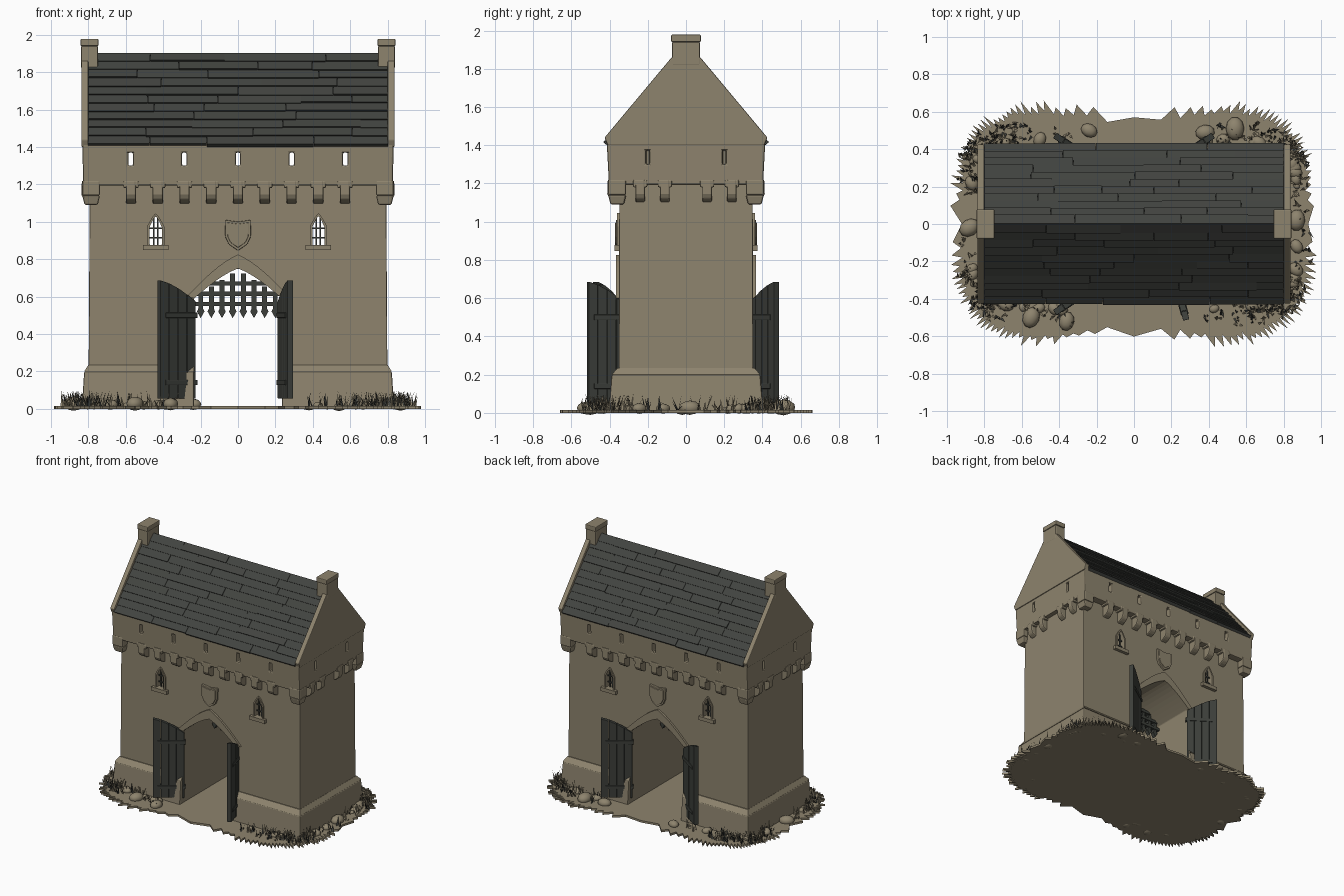
import bpy, bmesh, math, random
from mathutils import Matrix, Vector

random.seed(4)
if "Cube" in bpy.data.objects:
    bpy.data.objects.remove(bpy.data.objects["Cube"])


def material(name, rgb):
    m = bpy.data.materials.new(name)
    m.use_nodes = True
    m.diffuse_color = (*rgb, 1)
    m.node_tree.nodes["Principled BSDF"].inputs["Base Color"].default_value = (*rgb, 1)
    return m


STONE = material("warm stone", (0.27, 0.23, 0.155))
SLATE = material("dark slate", (0.054, 0.057, 0.051))
WOOD = material("dark timber", (0.045, 0.049, 0.042))

AXES = {"x": lambda u, v, w: (w, u, v),
        "y": lambda u, v, w: (u, w, v),
        "z": lambda u, v, w: (u, v, w)}


def prism(bm, pts, axis, a, b, taper=(1, 1), matrix=None):
    """Extrude a 2D outline along an axis from a to b, scaling the far end."""
    f = AXES[axis]
    lo = [bm.verts.new(f(u, v, a)) for u, v in pts]
    hi = [bm.verts.new(f(u * taper[0], v * taper[1], b)) for u, v in pts]
    bm.faces.new(lo)
    bm.faces.new(hi[::-1])
    n = len(pts)
    for i in range(n):
        bm.faces.new((lo[i], hi[i], hi[(i + 1) % n], lo[(i + 1) % n]))
    if matrix:
        bmesh.ops.transform(bm, matrix=matrix, verts=lo + hi)


def rect(u0, u1, v0, v1):
    return [(u0, v0), (u1, v0), (u1, v1), (u0, v1)]


def box(bm, x0, x1, y0, y1, z0, z1, taper=(1, 1), matrix=None):
    prism(bm, rect(x0, x1, y0, y1), "z", z0, z1, taper, matrix)


def finish(name, bm, mat, bevel=0, cutter=None, smooth=False):
    bmesh.ops.recalc_face_normals(bm, faces=bm.faces)
    me = bpy.data.meshes.new(name)
    bm.to_mesh(me)
    bm.free()
    ob = bpy.data.objects.new(name, me)
    bpy.context.collection.objects.link(ob)
    if mat:
        me.materials.append(mat)
    bpy.ops.object.select_all(action="DESELECT")
    bpy.context.view_layer.objects.active = ob
    ob.select_set(True)
    if cutter:
        mod = ob.modifiers.new("cut", "BOOLEAN")
        mod.object, mod.solver = cutter, "EXACT"
        bpy.ops.object.modifier_apply(modifier="cut")
    if bevel:
        mod = ob.modifiers.new("worn edges", "BEVEL")
        mod.width, mod.segments, mod.limit_method = bevel, 2, "ANGLE"
    if smooth:
        bpy.ops.object.shade_smooth_by_angle(angle=math.radians(40))
    return ob


def arch(w, spring, rise, n=8, cx=0):
    """Pointed arch curve from right springing to left springing."""
    k = math.pi * 0.36
    half = [(w * (1 - i / n), spring + rise * math.sin(k * i / n) / math.sin(k)) for i in range(n + 1)]
    return [(cx + x, z) for x, z in half] + [(cx - x, z) for x, z in half[-2::-1]]


def opening(w, base, spring, rise, cx=0):
    return [(cx - w, base), (cx + w, base)] + arch(w, spring, rise, cx=cx)


WINDOWS = (-0.44, 0.43)
SLITS = [i * 0.287 for i in range(-2, 3)]

# Cutters: gate passage, windows and arrow slits
bm = bmesh.new()
prism(bm, opening(0.235, -0.1, 0.59, 0.16), "y", -0.7, 0.7)
for x in WINDOWS:
    prism(bm, opening(0.033, 0.875, 0.97, 0.06, x), "y", -0.7, 0.7)
for x in SLITS:
    box(bm, x - 0.012, x + 0.012, -0.7, 0.7, 1.3, 1.37)
for s in (-1, 1):
    for y in (-0.2, 0.2):
        box(bm, s * 0.84 - 0.06, s * 0.84 + 0.06, y - 0.01, y + 0.01, 1.3, 1.375)
cutter = finish("opening_cutter", bm, None)
cutter.hide_render = True

# Main walls, battered plinth and overhanging upper storey
for name, dims, taper in (("gatehouse_walls", (0.8, 0.352, 0, 1.25), (0.99, 0.99)),
                          ("plinth", (0.835, 0.405, 0, 0.2), (0.985, 0.96)),
                          ("plinth_slope", (0.822, 0.389, 0.2, 0.235), (0.973, 0.92)),
                          ("upper_storey", (0.828, 0.403, 1.195, 1.425), (1.005, 1.03))):
    bm = bmesh.new()
    x, y, z0, z1 = dims
    box(bm, -x, x, -y, y, z0, z1, taper)
    finish(name, bm, STONE, 0 if "slope" in name else 0.008, cutter)
bpy.data.objects.remove(cutter)

# Corbels below the upper storey
bm = bmesh.new()
BRACKET = [(0.33, 1.22), (0.41, 1.22), (0.412, 1.145), (0.4, 1.12), (0.375, 1.105), (0.33, 1.09)]


def corbel(pos, width, turn, push=0):
    m = Matrix.Rotation(turn, 4, "Z") @ Matrix.Translation((pos, push, 0))
    prism(bm, BRACKET, "x", -width / 2, width / 2, matrix=m)
    prism(bm, [(0.33, 1.22), (0.408, 1.22), (0.408, 1.18), (0.33, 1.18)], "x",
          -width * 0.75, width * 0.75, matrix=m)


for turn in (0, math.pi):
    for i in range(-4, 5):
        corbel(i * 0.143, 0.055, turn)
    for i in (-0.24, -0.11, 0.11, 0.24):
        corbel(i, 0.05, turn + math.pi / 2, 0.425)
for sx in (-1, 1):
    for sy in (-1, 1):
        m = Matrix.Translation((sx * 0.785, sy * 0.36, 0))
        box(bm, -0.035, 0.035, -0.035, 0.035, 1.09, 1.14, (1.35, 1.35), m)
        box(bm, -0.047, 0.047, -0.047, 0.047, 1.14, 1.22, matrix=m)
finish("corbels", bm, STONE, 0.008)

# Gable walls with chimney blocks
bm = bmesh.new()
GABLE = [(-0.41, 1.4), (0.41, 1.4), (0.426, 1.44), (0.075, 1.86), (-0.075, 1.86), (-0.426, 1.44)]
for s in (-1, 1):
    prism(bm, GABLE, "x", s * 0.8, s * 0.838)
    m = Matrix.Translation((s * 0.794, 0, 0))
    box(bm, -0.045, 0.045, -0.073, 0.073, 1.82, 1.94, matrix=m)
    box(bm, -0.048, 0.048, -0.078, 0.078, 1.94, 1.978, matrix=m)
finish("gables_and_chimneys", bm, STONE, 0.006)

# Roof core and overlapping slate courses broken at random lengths
bm = bmesh.new()
prism(bm, [(-0.41, 1.41), (0.41, 1.41), (0, 1.89)], "x", -0.805, 0.805)
finish("roof_core", bm, SLATE)
bm = bmesh.new()
ROWS = 11
eave, ridge = Vector((0.418, 1.412)), Vector((0, 1.9))
normal = Vector((0.488, 0.418)).normalized()
for side in (-1, 1):
    for r in range(ROWS):
        low, top = eave.lerp(ridge, r / ROWS), eave.lerp(ridge, min(1, (r + 1.1) / ROWS))
        x = -0.803
        while x < 0.803:
            end = x + random.uniform(0.25, 0.6)
            end = 0.803 if end > 0.7 else end
            drop = (eave - ridge).normalized() * random.uniform(0, 0.008)
            t = random.uniform(0.01, 0.016)
            course = [low + drop - normal * 0.01, low + drop + normal * t, top + normal * 0.003, top - normal * 0.01]
            prism(bm, [(side * p.x, p.y) for p in course], "x", x, end - 0.002)
            x = end
finish("roof_slates", bm, SLATE)

# Gate arch moulding, window frames, sills and shields on both faces
trim, shields, bars = bmesh.new(), bmesh.new(), bmesh.new()
SHIELD = [(-0.07, 1.01), (0, 1.0), (0.07, 1.01), (0.068, 0.92), (0.05, 0.88), (0, 0.845),
          (-0.05, 0.88), (-0.068, 0.92)]
for s in (-1, 1):
    ring = arch(0.235, 0.59, 0.16) + arch(0.275, 0.6, 0.225)[::-1]
    prism(trim, ring, "y", s * 0.33, s * 0.366)
    for x in WINDOWS:
        frame = ([(x + 0.033, 0.87)] + arch(0.033, 0.97, 0.06, cx=x) + [(x - 0.033, 0.87), (x - 0.046, 0.87)]
                 + arch(0.046, 0.975, 0.07, cx=x)[::-1] + [(x + 0.046, 0.87)])
        prism(trim, frame, "y", s * 0.33, s * 0.36)
        prism(trim, rect(x - 0.068, x + 0.068, 0.848, 0.877), "y", s * 0.33, s * 0.375)
        for dx in (-0.011, 0.011):
            prism(bars, rect(x + dx - 0.004, x + dx + 0.004, 0.87, 1.02), "y", s * 0.325, s * 0.333)
        for z in (0.915, 0.965):
            prism(bars, rect(x - 0.034, x + 0.034, z - 0.004, z + 0.004), "y", s * 0.325, s * 0.333)
    prism(shields, SHIELD, "y", s * 0.34, s * 0.366)
    prism(shields, [(x * 0.82, 0.935 + (z - 0.935) * 0.82) for x, z in SHIELD], "y", s * 0.34, s * 0.371)
finish("arch_and_window_trim", trim, STONE)
finish("shields", shields, STONE, 0.004)
finish("window_bars", bars, WOOD)

# Portcullis with pointed uprights
bm = bmesh.new()
for i in range(8):
    x = (i - 3.5) * 0.057
    top = 0.74 - abs(x) * 0.6
    prism(bm, [(x - 0.013, top), (x - 0.013, 0.535), (x - 0.02, 0.52), (x, 0.485),
               (x + 0.02, 0.52), (x + 0.013, 0.535), (x + 0.013, top)], "y", -0.015, 0.015)
for z, w in ((0.56, 0.235), (0.615, 0.22), (0.67, 0.15)):
    box(bm, -w, w, -0.02, 0.02, z - 0.011, z + 0.011)
finish("portcullis", bm, WOOD)


# Open gate doors made of upright planks with iron straps
def door(name, hinge, tip):
    bm = bmesh.new()
    d = Vector(tip) - Vector(hinge)
    m = Matrix.Translation((*hinge, 0)) @ Matrix.Rotation(math.atan2(d.y, d.x), 4, "Z")
    n, length = 4, d.length
    height = lambda k: 0.575 + 0.115 * math.sin(k * math.pi * 0.42)
    for i in range(n):
        a, b = i / n, (i + 1) / n
        prism(bm, [(a * length, 0.055), (b * length - 0.002, 0.055), (b * length - 0.002, height(b)),
                   (a * length, height(a))], "y", -0.017, 0.017, matrix=m)
    for z in (0.14, 0.5):
        box(bm, -0.01, length * 0.85, -0.021, 0.021, z - 0.014, z + 0.014, matrix=m)
    finish(name, bm, WOOD, 0.003)


door("front_right_door", (-0.235, -0.345), (-0.425, -0.475))
door("front_left_door", (0.228, -0.32), (0.28, -0.515))
door("back_right_door", (-0.235, 0.345), (-0.425, 0.475))
door("back_left_door", (0.235, 0.345), (0.425, 0.475))


# Ragged ground patch
def edge(t, a, b, p=0.5):
    c, s = math.cos(t), math.sin(t)
    return a * math.copysign(abs(c) ** p, c), b * math.copysign(abs(s) ** p, s)


bm = bmesh.new()
outline, N = [], 260
for i in range(N):
    t = i / N * math.tau
    k = (random.uniform(0.02, 0.065) if i % 2 else random.uniform(-0.01, 0.012))
    x, y = edge(t, 0.925 + k, 0.58 + k)
    outline.append((x, y * (1 + 0.06 * math.cos(x * 5 + math.pi))))
prism(bm, outline, "z", 0, 0.016)
finish("ground", bm, STONE)

# Grass tufts and rocks around the foot of the walls
pale, dark, rocks = bmesh.new(), bmesh.new(), bmesh.new()
for tuft in range(230):
    k = random.uniform(0, 0.1)
    cx, cy = edge(random.uniform(0, math.tau), 0.84 + k, 0.44 + k, 0.35)
    if abs(cx) < 0.34:
        continue
    for blade in range(4):
        a = random.uniform(0, math.tau)
        x, y = cx + random.uniform(-0.02, 0.02), cy + random.uniform(-0.02, 0.02)
        dx, dy = math.cos(a), math.sin(a)
        lean, h = random.uniform(0.01, 0.04), random.uniform(0.04, 0.1)
        bm = dark if tuft % 3 == 0 else pale
        bm.faces.new([bm.verts.new(p) for p in ((x - dy * 0.007, y + dx * 0.007, 0.012),
                                               (x + dy * 0.007, y - dx * 0.007, 0.012),
                                               (x + dx * lean, y + dy * lean, h))])


def rock(x, y, r):
    m = (Matrix.Translation((x, y, 0.012 + r * 0.3)) @ Matrix.Rotation(random.uniform(0, 3), 4, "Z")
         @ Matrix.Diagonal((1.15, 0.9, 0.75, 1)))
    bmesh.ops.create_icosphere(rocks, subdivisions=2, radius=r, matrix=m)


for x, y, r in ((-0.55, -0.5, 0.05), (-0.36, -0.52, 0.045), (0.54, 0.51, 0.055), (0.38, 0.49, 0.045),
                (-0.24, 0.5, 0.04), (0.87, 0.02, 0.05), (-0.88, -0.02, 0.05), (0.87, -0.12, 0.035)):
    rock(x, y, r)
for i in range(48):
    x, y = edge(random.uniform(0, math.tau), 0.87, 0.455, 0.35)
    if abs(x) > 0.32:
        rock(x, y, random.uniform(0.015, 0.038))
finish("pale_grass", pale, STONE)
finish("dark_grass", dark, SLATE)
finish("rocks", rocks, STONE, smooth=True)
